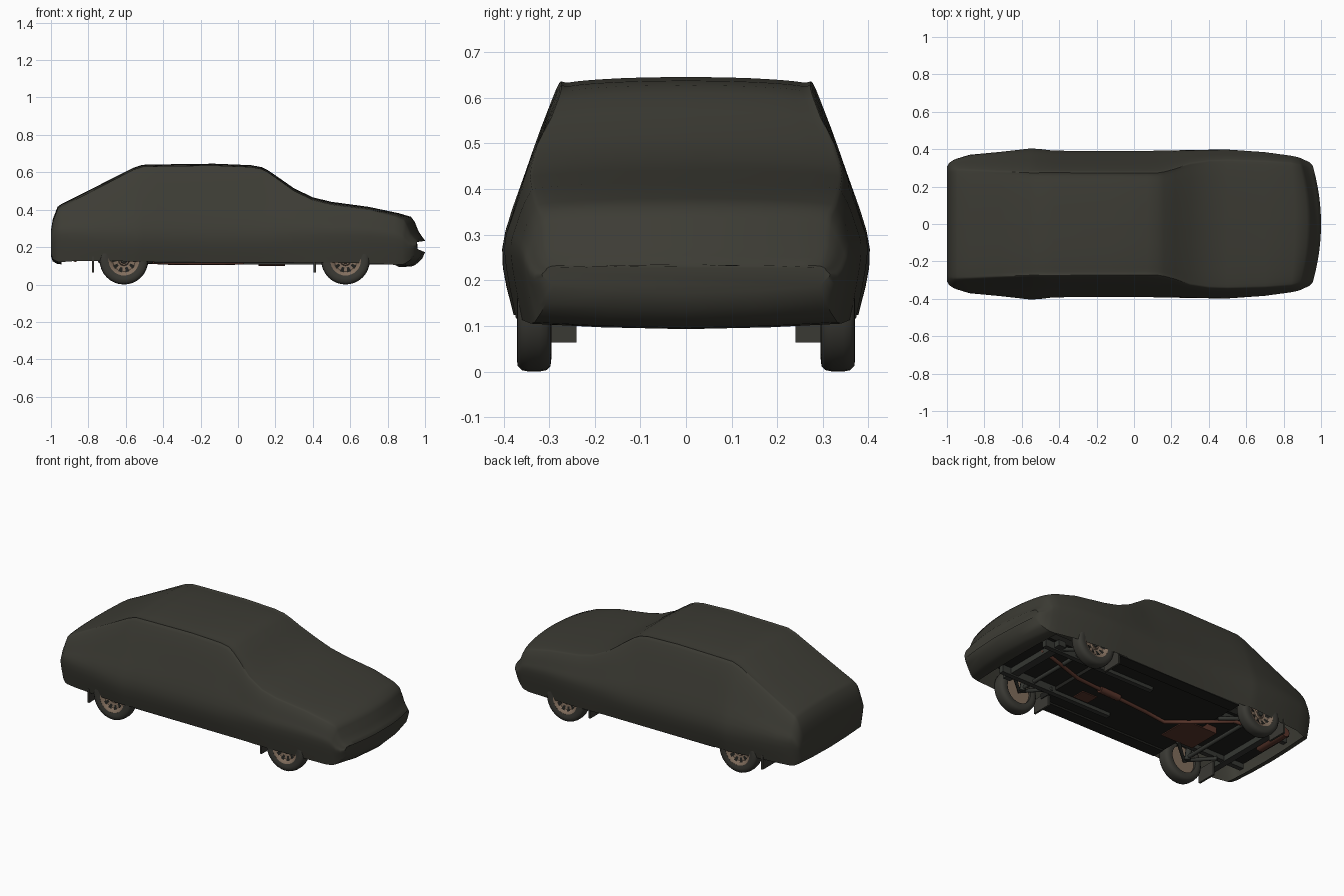
import bpy, bmesh, math
from mathutils import Vector

if "Cube" in bpy.data.objects:
    bpy.data.objects.remove(bpy.data.objects["Cube"])


def mat(name, r, g, b):
    m = bpy.data.materials.new(name)
    m.diffuse_color = (r, g, b, 1)
    m.use_nodes = True
    m.node_tree.nodes["Principled BSDF"].inputs["Base Color"].default_value = m.diffuse_color
    return m


CLOTH = mat("dark_cloth", 0.046, 0.045, 0.035)
RUBBER = mat("rubber", 0.042, 0.041, 0.034)
RIM = mat("tan_rim", 0.22, 0.155, 0.11)
RUST = mat("rust", 0.10, 0.036, 0.024)
BLACK = mat("underbody_black", 0.014, 0.014, 0.012)
STEEL = mat("dark_steel", 0.035, 0.037, 0.032)


def make(name, bm, material, smooth=None):
    bmesh.ops.recalc_face_normals(bm, faces=bm.faces)
    me = bpy.data.meshes.new(name)
    bm.to_mesh(me)
    bm.free()
    ob = bpy.data.objects.new(name, me)
    bpy.context.collection.objects.link(ob)
    me.materials.append(material)
    if smooth:
        bpy.context.view_layer.objects.active = ob
        ob.select_set(True)
        bpy.ops.object.shade_smooth_by_angle(angle=math.radians(smooth))
        ob.select_set(False)
    return ob


def box(name, x, y, z, material):
    bm = bmesh.new()
    bmesh.ops.create_cube(bm, size=1)
    for v in bm.verts:
        v.co = [a[0] + (c + 0.5) * (a[1] - a[0]) for a, c in zip((x, y, z), v.co)]
    return make(name, bm, material)


def tube(name, pts, r, material):
    cu = bpy.data.curves.new(name, 'CURVE')
    cu.dimensions = '3D'
    cu.bevel_depth, cu.bevel_resolution, cu.use_fill_caps = r, 2, True
    sp = cu.splines.new('POLY')
    sp.points.add(len(pts) - 1)
    for p, co in zip(sp.points, pts):
        p.co = (*co, 1)
    cu.materials.append(material)
    ob = bpy.data.objects.new(name, cu)
    bpy.context.collection.objects.link(ob)
    return ob


def lathe(name, profile, centre, material, steps=32):
    # spin (radius, y) pairs around the axle direction
    bm = bmesh.new()
    rings = []
    for i in range(steps):
        a = 2 * math.pi * i / steps
        rings.append([bm.verts.new((centre[0] + r * math.cos(a), centre[1] + y,
                                    centre[2] + r * math.sin(a))) for r, y in profile])
    for i in range(steps):
        p, q = rings[i], rings[(i + 1) % steps]
        for j in range(len(profile) - 1):
            bm.faces.new((p[j], p[j + 1], q[j + 1], q[j]))
    bmesh.ops.remove_doubles(bm, verts=bm.verts, dist=0.0003)
    return make(name, bm, material, 40)


def catmull(pts, n=4):
    out = []
    ext = [pts[0]] + pts + [pts[-1]]
    for i in range(1, len(ext) - 2):
        a, b, c, d = ext[i - 1:i + 3]
        for k in range(n):
            t = k / n
            out.append(0.5 * (2 * b + (c - a) * t + (2 * a - 5 * b + 4 * c - d) * t * t
                              + (3 * b - a - 3 * c + d) * t ** 3))
    return out + [pts[-1]]


# cloth cover stations: x, hem height, top height, roof half width, widest half width
STATIONS = [
    (-1.0, .165, .29, .285, .305), (-.99, .135, .35, .295, .325), (-.965, .122, .415, .30, .342),
    (-.945, .12, .43, .30, .35), (-.88, .125, .462, .298, .37), (-.72, .125, .543, .291, .385),
    (-.56, .124, .624, .286, .403), (-.51, .124, .64, .286, .402), (-.43, .123, .642, .286, .392),
    (-.13, .121, .646, .285, .390), (.07, .12, .638, .284, .391), (.125, .12, .628, .285, .392),
    (.16, .12, .611, .29, .393), (.22, .12, .570, .305, .394), (.3, .119, .514, .332, .395),
    (.4, .118, .466, .347, .397), (.5, .117, .442, .350, .398), (.7, .113, .415, .345, .384),
    (.86, .105, .381, .335, .365), (.925, .108, .362, .325, .357), (.945, .115, .335, .322, .352),
    (.965, .13, .285, .318, .342), (.985, .15, .255, .31, .332), (1.0, .185, .235, .30, .315)]


def section(x, zb, zt, yr, yw):
    h = zt - zb
    k = min(1, h / 0.24)
    low, high = Vector((yw, zb + min(.145, h * .5))), Vector((yr, zt - .028 * k))
    side = [Vector((yw - .025, zb)), low, low.lerp(high, .5) + Vector((.007 * k, 0)), high,
            Vector((yr - .03, zt - .012 * k)), Vector((yr * .5, zt - .003)), Vector((0, zt))]
    half = [Vector((0, zb - .012)), Vector((yw * .5, zb - .008))] + catmull(side)
    bow = max(0, min(1, (x - .8) / .15)) * .05      # rounded nose in plan
    return [(x - bow * (abs(s * p.x) / .33) ** 2, s * p.x, p.y)
            for s, ps in ((1, half), (-1, half[-2:0:-1])) for p in ps]


bm = bmesh.new()
rings = [[bm.verts.new(c) for c in section(*s)] for s in STATIONS]
n = len(rings[0])
for i in range(len(rings) - 1):
    for j in range(n):
        under = j in (0, 1, n - 1, n - 2)
        if under and -.95 < STATIONS[i][0] < .84:   # open below the car
            continue
        k = (j + 1) % n
        bm.faces.new((rings[i][j], rings[i][k], rings[i + 1][k], rings[i + 1][j]))
bm.faces.new(rings[0])
bm.faces.new(rings[-1])
bmesh.ops.delete(bm, geom=[v for v in bm.verts if not v.link_faces], context='VERTS')
make("cloth_cover", bm, CLOTH, 42)

# wheels
TYRE = [(.082, -.034), (.1, -.038), (.118, -.036), (.127, -.027), (.13, -.012),
        (.13, .012), (.127, .027), (.118, .036), (.1, .038), (.082, .034), (.082, -.034)]
for end, x in (("front", .575), ("rear", -.61)):
    for tag, s in (("left", 1), ("right", -1)):
        c = (x, s * .333, .13)
        lathe(f"{end}_{tag}_tyre", TYRE, c, RUBBER)
        lathe(f"{end}_{tag}_rim", [(.0001, s * .018), (.025, s * .02), (.03, s * .012),
                                   (.06, s * .016), (.072, s * .03), (.084, s * .034),
                                   (.083, s * -.02), (.0001, s * -.02)], c, RIM)
        # dark slots around the rim
        bm = bmesh.new()
        for k in range(10):
            a = 2 * math.pi * k / 10
            vs = [bm.verts.new((c[0] + r * math.cos(a + d), c[1] + s * y, c[2] + r * math.sin(a + d)))
                  for r, d, y in ((.04, -.16, .0165), (.066, -.17, .025),
                                  (.066, .17, .025), (.04, .16, .0165))]
            bm.faces.new(vs)
        make(f"{end}_{tag}_rim_slots", bm, BLACK)
        lathe(f"{end}_{tag}_hub", [(.0001, s * .028), (.016, s * .026), (.02, s * .015)], c, STEEL, 16)
        # mud flap, suspension arm and spring
        fx = x - .165
        y0, y1 = sorted((s * .24, s * .362))
        box(f"{end}_{tag}_mud_flap", (fx - .006, fx + .006), (y0, y1), (.064, .15), RUBBER)
        tube(f"{end}_{tag}_arm", [(x + .15, s * .17, .125), (x, s * .3, .12), (x - .13, s * .17, .125)],
             .012, STEEL)
        tube(f"{end}_{tag}_strut", [(x, s * .27, .11), (x, s * .24, .25)], .018, STEEL)
    tube(f"{end}_axle", [(x, -.3, .125), (x, .3, .125)], .012, STEEL)

# underbody
box("floor_pan", (-.46, .42), (-.3, .3), (.128, .16), BLACK)
box("front_floor", (.42, .88), (-.22, .22), (.15, .19), BLACK)
box("rear_floor", (-.93, -.46), (-.22, .22), (.16, .2), BLACK)
box("front_crossmember", (.69, .74), (-.24, .24), (.115, .15), STEEL)
box("rear_crossmember", (-.83, -.79), (-.3, .3), (.125, .16), STEEL)
for tag, s in (("left", 1), ("right", -1)):
    y0, y1 = sorted((s * .29, s * .365))
    box(f"{tag}_sill", (-.45, .41), (y0, y1), (.116, .15), BLACK)
    y0, y1 = sorted((s * .17, s * .2))
    box(f"{tag}_chassis_rail", (.03, .8), (y0, y1), (.106, .15), STEEL)
    box(f"{tag}_rear_rail", (-.93, -.3), (y0, y1), (.13, .17), STEEL)

# exhaust and rusty plates
tube("exhaust_pipe", [(.74, .1, .14), (.6, .08, .118), (.42, .02, .118), (.17, 0, .118), (-.1, -.02, .116),
                      (-.25, -.04, .116), (-.36, .05, .116), (-.55, .2, .125), (-.7, .2, .14),
                      (-.9, .18, .14)], .011, RUST)
tube("front_silencer", [(.25, .005, .12), (.11, 0, .12)], .022, RUST)
tube("rear_silencer", [(-.87, .04, .15), (-.87, .26, .15)], .03, RUST)
box("fuel_tank", (-.56, -.34), (-.17, .04), (.122, .18), RUST)
box("rusty_floor_patch", (.2, .3), (-.16, -.08), (.122, .13), RUST)
